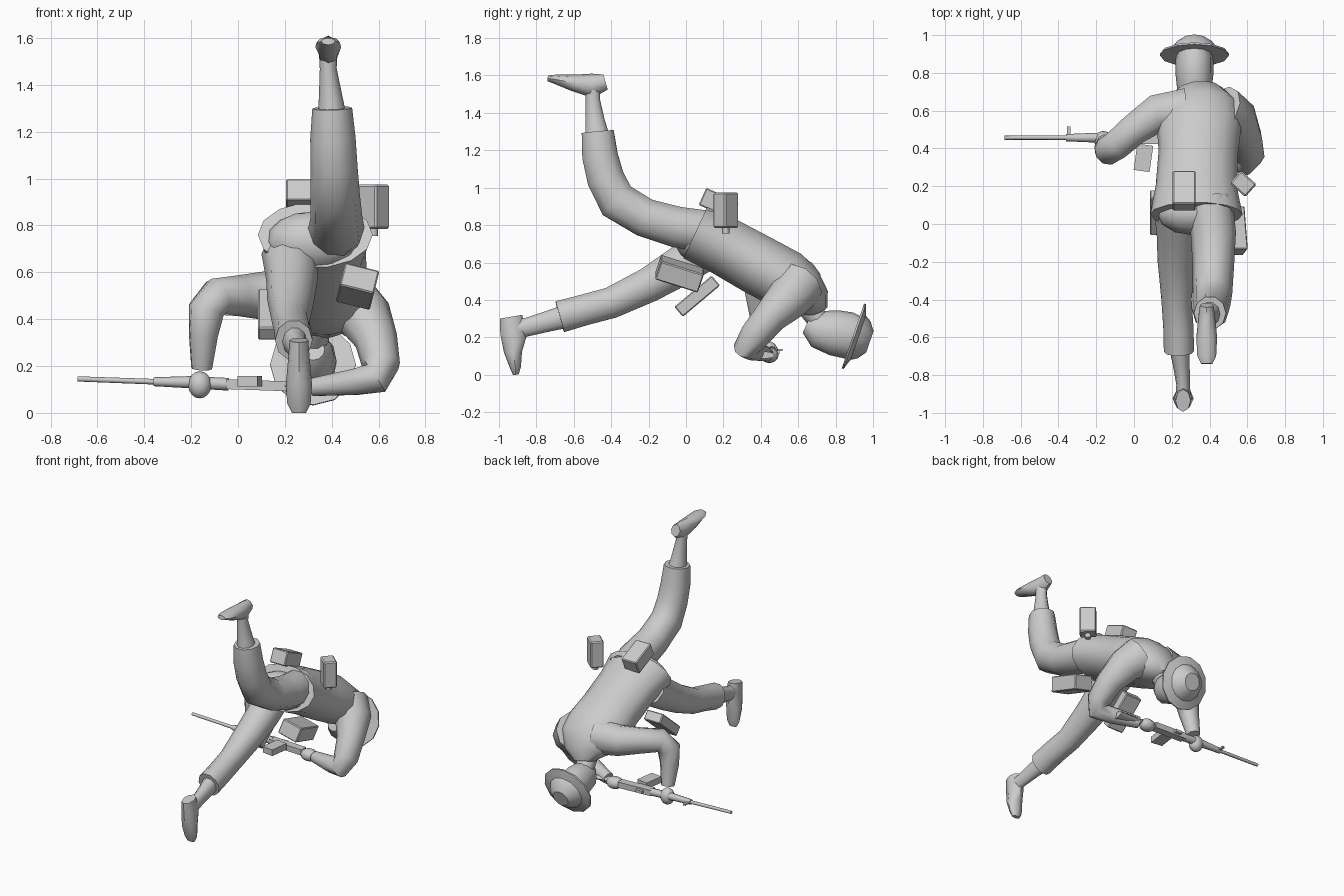
import bpy, bmesh, math
from mathutils import Vector, Matrix, Euler

GREY = bpy.data.materials.new("light_grey")
GREY.diffuse_color = (0.6, 0.6, 0.6, 1)


def finish(name, bm, angle=40):
    bmesh.ops.recalc_face_normals(bm, faces=bm.faces)
    me = bpy.data.meshes.new(name)
    bm.to_mesh(me)
    bm.free()
    me.materials.append(GREY)
    ob = bpy.data.objects.new(name, me)
    bpy.context.collection.objects.link(ob)
    bpy.ops.object.select_all(action='DESELECT')
    ob.select_set(True)
    bpy.context.view_layer.objects.active = ob
    bpy.ops.object.shade_smooth_by_angle(angle=math.radians(angle))
    return ob


def loft(name, rings, side=(1, 0, 0), n=10, angle=50):
    """Skin of elliptical rings: (x, y, z, half width, half depth)."""
    bm = bmesh.new()
    pts = [Vector(r[:3]) for r in rings]
    side = Vector(side)
    loops = []
    for i, r in enumerate(rings):
        t = (pts[min(i + 1, len(pts) - 1)] - pts[max(i - 1, 0)]).normalized()
        side = (side - t * side.dot(t)).normalized()
        up = t.cross(side)
        loops.append([bm.verts.new(pts[i]
                      + side * r[3] * math.cos(2 * math.pi * k / n)
                      + up * r[-1] * math.sin(2 * math.pi * k / n))
                      for k in range(n)])
    for a, b in zip(loops, loops[1:]):
        for k in range(n):
            bm.faces.new((a[k], a[(k + 1) % n], b[(k + 1) % n], b[k]))
    bm.faces.new(loops[0])
    bm.faces.new(loops[-1])
    return finish(name, bm, angle)


def box(name, centre, size, rot=(0, 0, 0), bevel=0.0):
    bm = bmesh.new()
    bmesh.ops.create_cube(bm, size=1)
    bmesh.ops.scale(bm, vec=size, verts=bm.verts)
    if bevel:
        bmesh.ops.bevel(bm, geom=bm.edges[:], offset=bevel, segments=1, affect='EDGES')
    m = Euler([math.radians(a) for a in rot]).to_matrix().to_4x4()
    bm.transform(Matrix.Translation(centre) @ m)
    return finish(name, bm, 20)


def ball(name, centre, radii):
    bm = bmesh.new()
    bmesh.ops.create_uvsphere(bm, u_segments=12, v_segments=8, radius=1)
    bm.transform(Matrix.Translation(centre) @ Matrix.Diagonal((*radii, 1)))
    return finish(name, bm, 60)


# Jacket body, hips, neck and head
loft("jacket", [(.33, .05, .76, .245, .155), (.33, .2, .69, .215, .16),
                (.34, .38, .59, .21, .165), (.345, .53, .51, .225, .165),
                (.35, .61, .45, .22, .15), (.34, .68, .39, .14, .10),
                (.33, .70, .34, .07, .06)], n=14)
ball("hips", (.32, .06, .73), (.2, .12, .13))
loft("neck", [(.33, .64, .39, .07, .07), (.32, .70, .30, .065, .06),
              (.32, .76, .25, .065, .06)])
loft("head", [(.32, .645, .27, .05, .05), (.32, .70, .245, .09, .10),
              (.32, .79, .225, .1, .122), (.32, .87, .21, .1, .125),
              (.32, .92, .2, .09, .11)], n=12)

# Brimmed hat: rings along the head axis
axis, base = Vector((0, .945, -.327)), Vector((.32, .9, .205))
loft("hat", [(*(base + axis * d), r) for d, r in
             [(-.006, .12), (-.008, .183), (.002, .183), (.022, .125),
              (.055, .105), (.088, .06)]], n=12, angle=30)

# Raised leg
loft("raised_trouser", [(.40, .14, .76, .12, .12), (.42, -.05, .79, .12, .115),
                        (.42, -.22, .84, .11, .108), (.415, -.37, .93, .105, .112),
                        (.41, -.43, 1.05, .1, .105), (.405, -.46, 1.17, .097, .1),
                        (.402, -.472, 1.30, .085, .09)])
loft("raised_ankle", [(.4, -.475, 1.28, .06, .068), (.395, -.485, 1.35, .05, .055),
                      (.385, -.498, 1.47, .036, .04), (.385, -.50, 1.54, .04, .045)])
loft("raised_boot", [(.385, -.43, 1.565, .036, .042), (.385, -.50, 1.545, .045, .065),
                     (.385, -.6, 1.56, .055, .045), (.385, -.70, 1.58, .05, .025),
                     (.385, -.74, 1.585, .03, .015)], n=8)

# Trailing leg
loft("trailing_trouser", [(.22, .12, .68, .12, .12), (.23, -.05, .57, .11, .11),
                          (.225, -.2, .48, .1, .098), (.225, -.4, .385, .08, .088),
                          (.235, -.55, .345, .08, .087), (.238, -.675, .31, .08, .09)])
loft("trailing_ankle", [(.24, -.65, .31, .055, .065), (.25, -.74, .285, .045, .058),
                        (.26, -.85, .255, .036, .052), (.26, -.91, .245, .04, .055)])
loft("trailing_boot", [(.26, -.935, .31, .04, .06), (.26, -.92, .22, .047, .073),
                       (.26, -.925, .12, .056, .048), (.26, -.912, .04, .05, .03),
                       (.26, -.91, .0, .03, .015)], n=8)

# Arms and hands
loft("forward_sleeve", [(.28, .6, .5, .125), (.12, .585, .5, .105), (0, .50, .5, .087),
                        (-.09, .42, .495, .082), (-.135, .39, .44, .078),
                        (-.148, .40, .33, .063), (-.155, .43, .19, .045)], side=(0, 0, 1))
loft("rear_sleeve", [(.46, .6, .48, .14), (.54, .55, .41, .12), (.59, .45, .31, .092),
                     (.61, .365, .205, .082), (.59, .325, .148, .07),
                     (.5, .36, .132, .058), (.32, .43, .11, .04)], side=(0, 1, 0))
for name, c in (("forward_hand", (-.163, .445, .12)), ("rear_hand", (.26, .445, .105))):
    ball(name, c, (.05, .048, .058) if c[0] < 0 else (.06, .05, .042))

# Rifle lying on its side: barrel, fore end, receiver, stock, magazine, sights
loft("barrel", [(-.685, .457, .145, .011), (-.33, .457, .132, .012)], side=(0, 1, 0), n=8)
loft("fore_end", [(-.36, .457, .133, .019), (-.2, .457, .131, .026),
                  (-.04, .455, .122, .027)], side=(0, 1, 0), n=8)
box("receiver", (.08, .452, .118), (.26, .055, .042), (0, 2, 0))
loft("stock", [(.19, .45, .115, .024, .017), (.3, .435, .112, .03, .018),
               (.5, .42, .105, .055, .02)], side=(0, 1, 0), n=8)
box("magazine", (.05, .35, .135), (.085, .14, .045), (0, 0, -8))
box("front_sight", (-.345, .49, .132), (.018, .05, .012))
box("rear_sight", (.03, .488, .12), (.05, .025, .02))

# Belt pouches and canteen
box("back_pouch", (.265, .175, .915), (.12, .19, .1), (-24, 0, 0), .006)
box("canteen", (.578, .213, .88), (.11, .09, .19), (0, 0, -42), .008)
loft("canteen_cap", [(.578, .213, .79, .02), (.578, .213, .755, .02)], n=8)
box("side_pouch", (.51, -.035, .54), (.15, .24, .105), (-18, 14, 0), .006)
box("belly_pouch", (.15, .06, .42), (.13, .26, .07), (40, 0, 0), .006)
